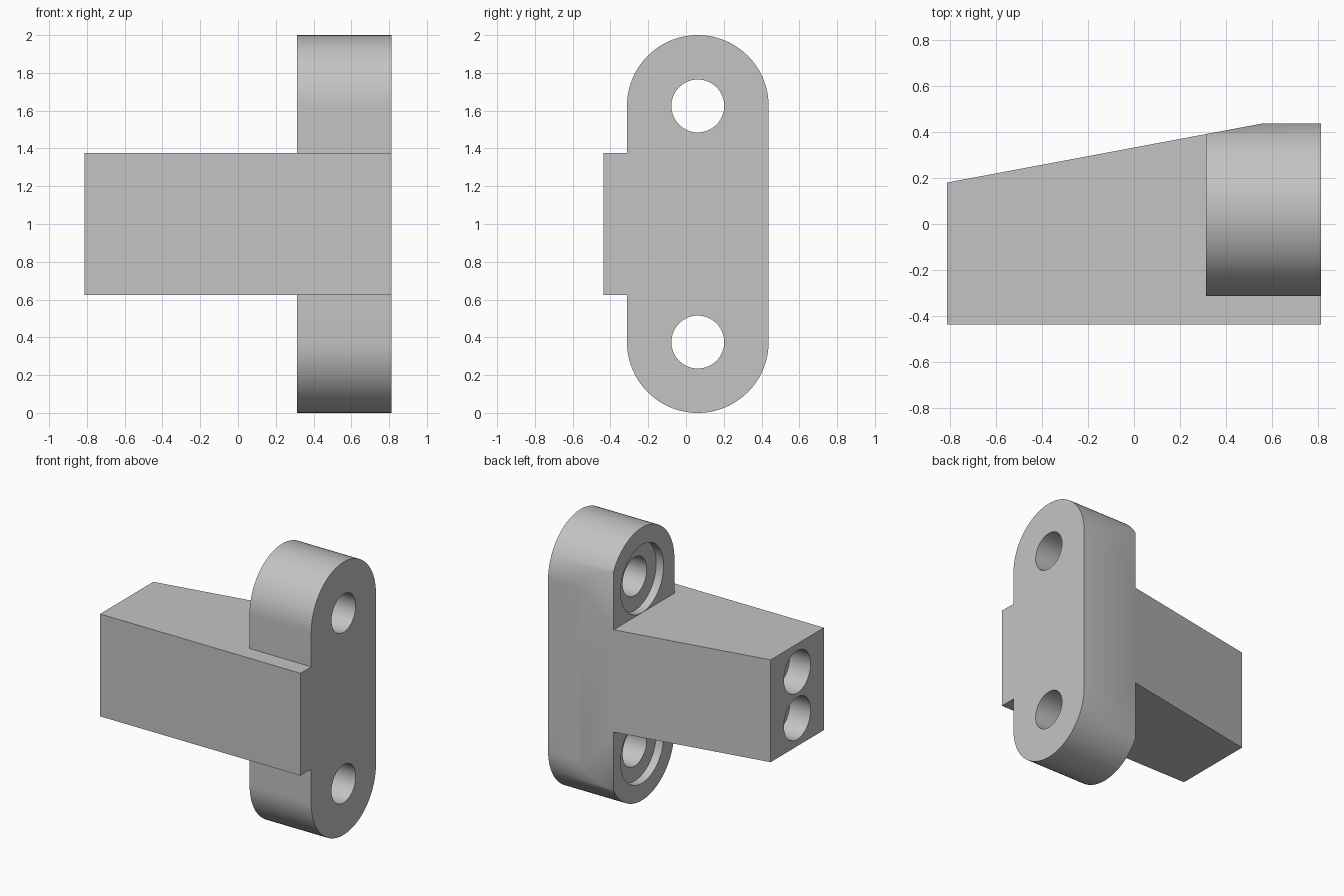
import bpy, bmesh
from math import pi, cos, sin, radians
from mathutils import Matrix

if "Cube" in bpy.data.objects:
    bpy.data.objects.remove(bpy.data.objects["Cube"], do_unlink=True)

X, Y = 0.8125, 0.4375          # half length and half depth
FLANGE_X = 0.3125              # inner face of the flange
BOLT_Y, BOLT_Z = 0.0625, 0.625  # bolt axis, offset from mid height
R = 0.375                      # flange end radius, half body height

grey = bpy.data.materials.new("light grey")
grey.use_nodes = True
colour = (0.55, 0.55, 0.55, 1)
grey.diffuse_color = colour
grey.node_tree.nodes["Principled BSDF"].inputs["Base Color"].default_value = colour


def prism(name, points, move):
    """Extrude a closed outline along a vector."""
    bm = bmesh.new()
    face = bm.faces.new([bm.verts.new(p) for p in points])
    ext = bmesh.ops.extrude_face_region(bm, geom=[face])
    verts = [v for v in ext["geom"] if isinstance(v, bmesh.types.BMVert)]
    bmesh.ops.translate(bm, verts=verts, vec=move)
    bmesh.ops.recalc_face_normals(bm, faces=bm.faces)
    mesh = bpy.data.meshes.new(name)
    bm.to_mesh(mesh)
    bm.free()
    mesh.materials.append(grey)
    obj = bpy.data.objects.new(name, mesh)
    bpy.context.collection.objects.link(obj)
    return obj


def rod(name, x0, x1, y, z, r, n=64):
    ring = [(x0, y + r * cos(2 * pi * i / n), z + r * sin(2 * pi * i / n)) for i in range(n)]
    return prism(name, ring, (x1 - x0, 0, 0))


def combine(target, tool, operation):
    """Apply a boolean and discard the tool."""
    mod = target.modifiers.new(tool.name, 'BOOLEAN')
    mod.object, mod.operation, mod.solver = tool, operation, 'EXACT'
    bpy.context.view_layer.objects.active = target
    bpy.ops.object.modifier_apply(modifier=mod.name)
    bpy.data.objects.remove(tool, do_unlink=True)


# Rectangular arm
bracket = prism("flanged_bracket", [(-X, -Y, 1 - R), (X, -Y, 1 - R), (X, Y, 1 - R), (-X, Y, 1 - R)],
                (0, 0, 2 * R))

# Flange with rounded ends
steps = 48
outline = []
for start, z in ((0, 1 + BOLT_Z), (pi, 1 - BOLT_Z)):
    for i in range(steps + 1):
        a = start + pi * i / steps
        outline.append((FLANGE_X, BOLT_Y + R * cos(a), z + R * sin(a)))
combine(bracket, prism("flange", outline, (X - FLANGE_X, 0, 0)), 'UNION')

# Tapered back, cut through arm and flange
slope = (Y - 0.18) / (0.5625 + X)
taper = [(-X - 0.2, 0.18 - 0.2 * slope, -0.1), (X, Y + slope * (X - 0.5625), -0.1),
         (X, 1, -0.1), (-X - 0.2, 1, -0.1)]
combine(bracket, prism("taper_cutter", taper, (0, 0, 2.2)), 'DIFFERENCE')

# Bolt holes with shallow counterbores, and blind sockets in the arm end
for side in (-1, 1):
    z = 1 + side * BOLT_Z
    combine(bracket, rod("bolt_hole", 0.2, 1, BOLT_Y, z, 0.14), 'DIFFERENCE')
    combine(bracket, rod("counterbore", FLANGE_X - 0.05, FLANGE_X + 0.06, BOLT_Y, z, 0.249), 'DIFFERENCE')
    combine(bracket, rod("end_socket", -1, -X + 0.17, -0.128, 1 + side * 0.17, 0.155), 'DIFFERENCE')

# Shading
bpy.ops.object.select_all(action='DESELECT')
bracket.select_set(True)
bpy.context.view_layer.objects.active = bracket
bpy.ops.object.shade_smooth_by_angle(angle=radians(30))
